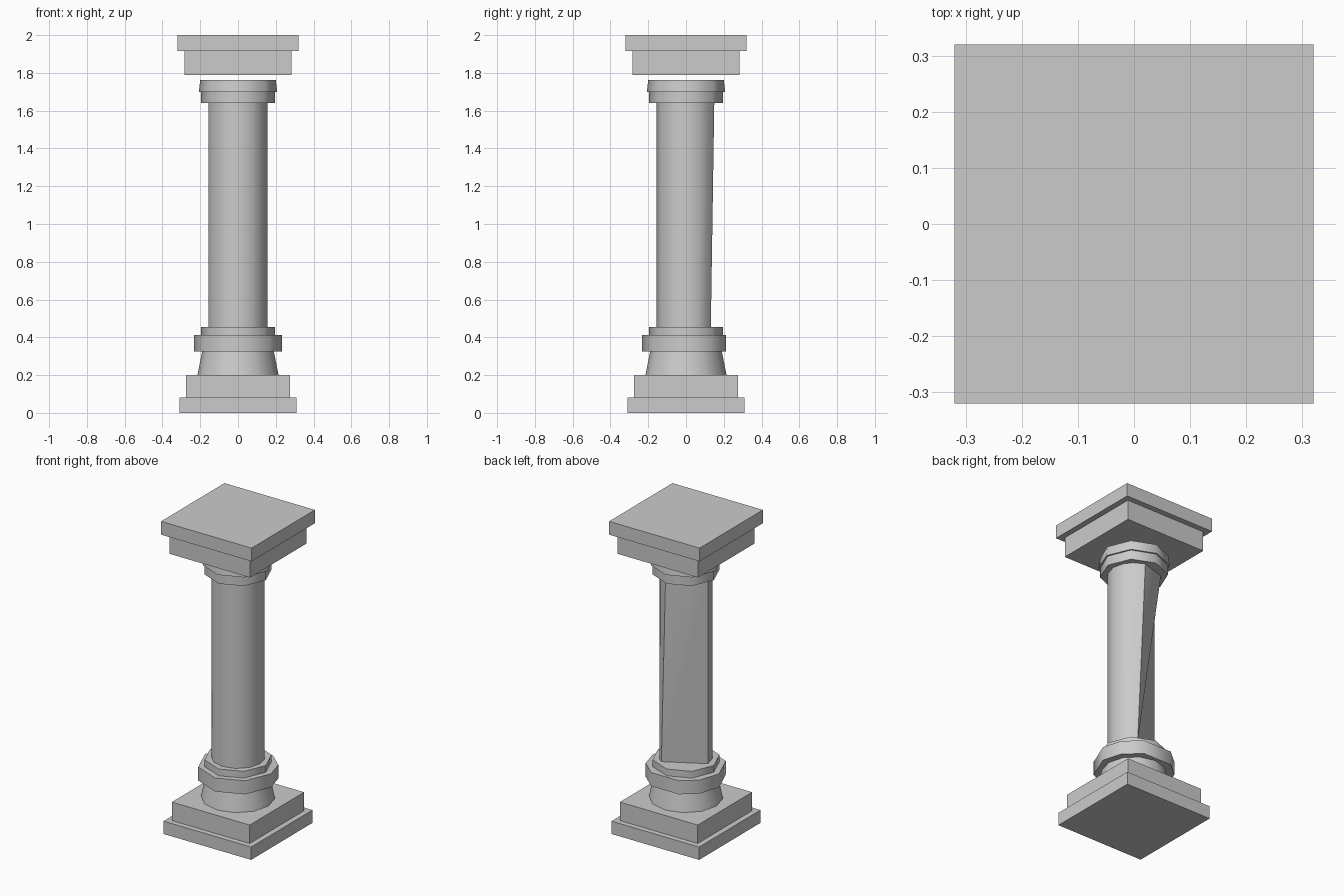
import bpy, bmesh
from math import radians, cos, sin

if "Cube" in bpy.data.objects:
    bpy.data.objects.remove(bpy.data.objects["Cube"])


def finish(name, bm, smooth=False):
    bmesh.ops.recalc_face_normals(bm, faces=bm.faces)
    me = bpy.data.meshes.new(name)
    bm.to_mesh(me)
    bm.free()
    ob = bpy.data.objects.new(name, me)
    bpy.context.collection.objects.link(ob)
    if smooth:
        bpy.ops.object.select_all(action='DESELECT')
        ob.select_set(True)
        bpy.context.view_layer.objects.active = ob
        bpy.ops.object.shade_smooth_by_angle(angle=radians(46))


def slab(name, half, z0, z1):
    bm = bmesh.new()
    bmesh.ops.create_cube(bm, size=1)
    for v in bm.verts:
        v.co = (v.co.x * 2 * half, v.co.y * 2 * half, z0 if v.co.z < 0 else z1)
    finish(name, bm)


def drum(name, z0, z1, r0, r1, low, high=None):
    """Capped drum; low and high list the corner angles of its two ends."""
    high = high or low
    bm = bmesh.new()
    ends = [[bm.verts.new((r * cos(radians(a)), r * sin(radians(a)), z)) for a in angles]
            for r, z, angles in ((r0, z0, low), (r1, z1, high))]
    n = len(low)
    for i in range(n):
        j = (i + 1) % n
        bm.faces.new((ends[0][i], ends[0][j], ends[1][j], ends[1][i]))
    bm.faces.new(ends[0][::-1])
    bm.faces.new(ends[1])
    # repeated corners collapse, turning side quads into triangles
    bmesh.ops.remove_doubles(bm, verts=bm.verts, dist=1e-4)
    finish(name, bm, True)


octagon = list(range(0, 360, 45))
worn = [0, 32, 65, 115, 145, 180, 225, 270, 315]   # flattened at the back
front = list(range(180, 360, 30))                  # regular front half

# Stepped square base
slab("plinth", 0.31, 0, 0.082)
slab("base_block", 0.275, 0.082, 0.20)

# Round base mouldings
drum("base_flare", 0.20, 0.325, 0.215, 0.19, list(range(0, 360, 30)))
drum("base_ring", 0.325, 0.412, 0.234, 0.234, worn)
drum("base_collar", 0.412, 0.455, 0.197, 0.197, octagon)

# Shaft with a chipped back side
drum("shaft", 0.455, 1.64, 0.155, 0.155,
     front + [0, 25, 42, 58, 58], front + [0, 25, 48, 75, 140])

# Neck rings, just clear of the square top
drum("neck_ring", 1.64, 1.70, 0.197, 0.197, octagon)
drum("neck_collar", 1.70, 1.762, 0.207, 0.20, octagon)

# Stepped square top
slab("capital_block", 0.284, 1.788, 1.915)
slab("abacus", 0.32, 1.915, 2.0)
